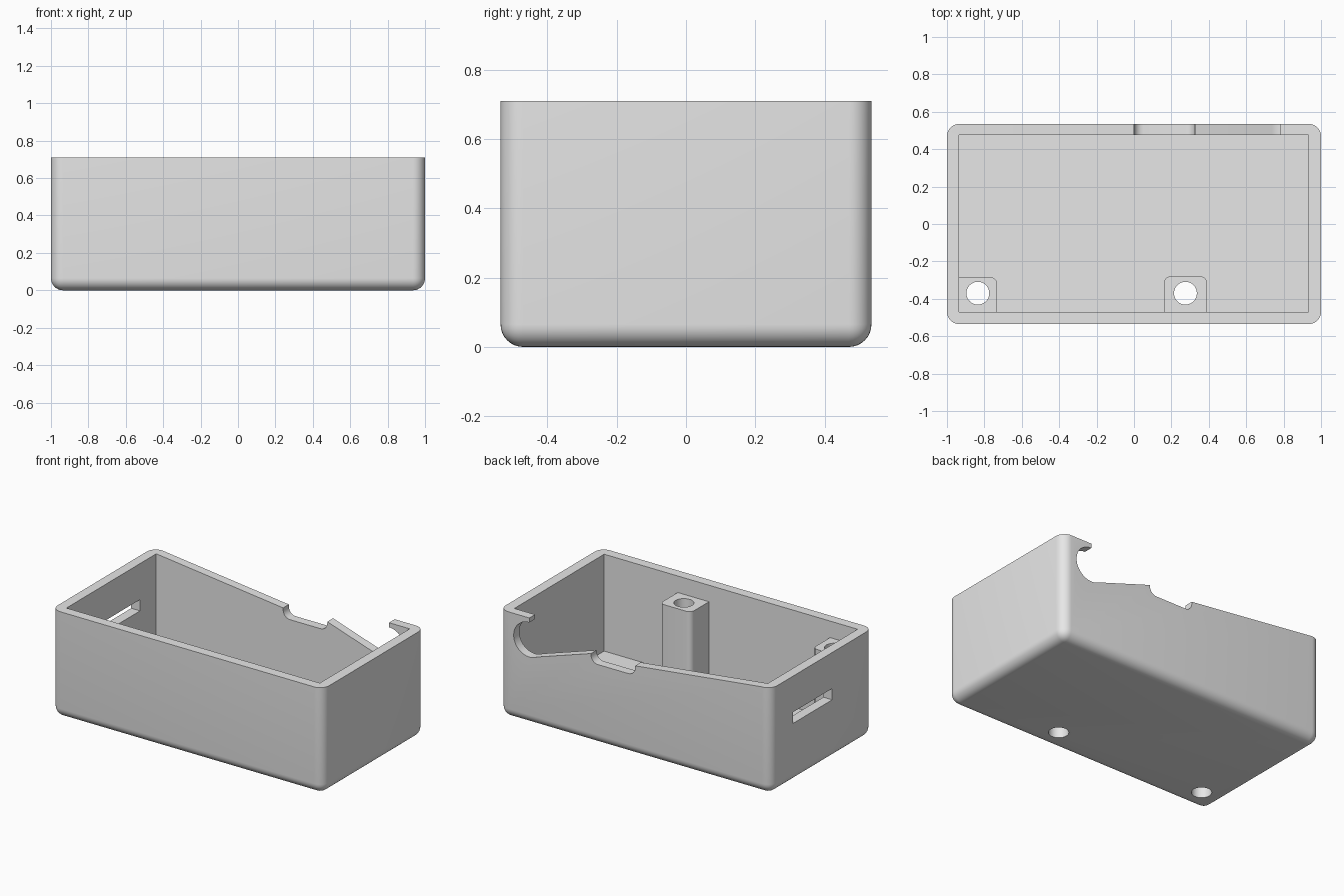
import bpy, bmesh
from math import cos, sin, radians

if "Cube" in bpy.data.objects:
    bpy.data.objects.remove(bpy.data.objects["Cube"])

LENGTH, DEPTH, HEIGHT = 2.0, 1.07, 0.71
WALL = 0.065

grey = bpy.data.materials.new("light grey plastic")
grey.use_nodes = True
grey.diffuse_color = (0.8, 0.8, 0.8, 1)
grey.node_tree.nodes["Principled BSDF"].inputs["Base Color"].default_value = (0.8, 0.8, 0.8, 1)


def finish(name, bm):
    bmesh.ops.recalc_face_normals(bm, faces=bm.faces)
    mesh = bpy.data.meshes.new(name)
    bm.to_mesh(mesh)
    bm.free()
    obj = bpy.data.objects.new(name, mesh)
    bpy.context.collection.objects.link(obj)
    mesh.materials.append(grey)
    return obj


def box(name, low, high, radius=0, round_bottom=False):
    """Box between two corners, with rounded upright (and bottom) edges."""
    bm = bmesh.new()
    bmesh.ops.create_cube(bm, size=1)
    for v in bm.verts:
        v.co = [high[i] if v.co[i] > 0 else low[i] for i in range(3)]
    if radius:
        def chosen(e):
            a, b = (v.co.z for v in e.verts)
            return abs(a - b) > 1e-4 or (round_bottom and max(a, b) < low[2] + 1e-4)
        bmesh.ops.bevel(bm, geom=[e for e in bm.edges if chosen(e)], offset=radius,
                        segments=8, profile=0.5, affect='EDGES')
    return finish(name, bm)


def prism(name, outline, y0, y1):
    """Outline in x and z, extruded along y."""
    bm = bmesh.new()
    face = bm.faces.new([bm.verts.new((x, y0, z)) for x, z in outline])
    moved = bmesh.ops.extrude_face_region(bm, geom=[face])["geom"]
    for v in moved:
        if isinstance(v, bmesh.types.BMVert):
            v.co.y = y1
    return finish(name, bm)


def rod(name, x, y, radius):
    bm = bmesh.new()
    bmesh.ops.create_cone(bm, cap_ends=True, segments=40, radius1=radius, radius2=radius, depth=2)
    bmesh.ops.translate(bm, verts=bm.verts, vec=(x, y, 0.3))
    return finish(name, bm)


def arc(cx, cz, r, start, end, steps):
    angles = [radians(start + (end - start) * i / steps) for i in range(steps + 1)]
    return [(cx + r * cos(a), cz + r * sin(a)) for a in angles]


def cut(target, cutter):
    cutter.hide_render = True
    mod = target.modifiers.new("cut", 'BOOLEAN')
    mod.operation = 'DIFFERENCE'
    mod.solver = 'EXACT'
    mod.object = cutter
    bpy.context.view_layer.objects.active = target
    bpy.ops.object.modifier_apply(modifier=mod.name)


# Open case with rounded outside
case = box("case_shell", (-LENGTH / 2, -DEPTH / 2, 0), (LENGTH / 2, DEPTH / 2, HEIGHT), WALL, True)
cutters = [box("cavity_cutter", (-0.935, -0.47, WALL), (0.932, 0.475, 1))]

# Back rim: long slope, shallow rounded recess, second slope, round cable opening
rim = [(-0.95, 0.712), (0, 0.6)]
rim += arc(0.05, 0.585, 0.05, 180, 270, 6)
rim += arc(0.275, 0.585, 0.05, 270, 360, 6)
rim += [(0.325, 0.595)]
rim += arc(0.78, 0.565, 0.115, 240, 450, 24)
rim += [(0.78, 0.9), (-0.95, 0.9)]
cutters.append(prism("back_rim_cutter", rim, 0.44, 0.62))

# Slot in the end wall
cutters.append(box("slot_cutter", (-1.1, -0.11, 0.395), (-0.9, 0.305, 0.47)))
for c in cutters:
    cut(case, c)

# Screw posts, embedded in floor and walls, with through holes
posts = [box("corner_screw_post", (-0.985, -0.52, 0.05), (-0.732, -0.285, 0.6), 0.035),
         box("middle_screw_post", (0.16, -0.52, 0.05), (0.39, -0.28, 0.6), 0.035)]
for post, x in zip(posts, (-0.835, 0.275)):
    hole = rod("screw_hole_cutter", x, -0.37, 0.061)
    cut(post, hole)
    cut(case, hole)
    cutters.append(hole)

for c in cutters:
    bpy.data.objects.remove(c)

# Smooth rounded parts, keep crisp edges
bpy.ops.object.select_all(action='DESELECT')
for obj in [case] + posts:
    obj.select_set(True)
bpy.context.view_layer.objects.active = case
bpy.ops.object.shade_smooth_by_angle(angle=radians(30))
